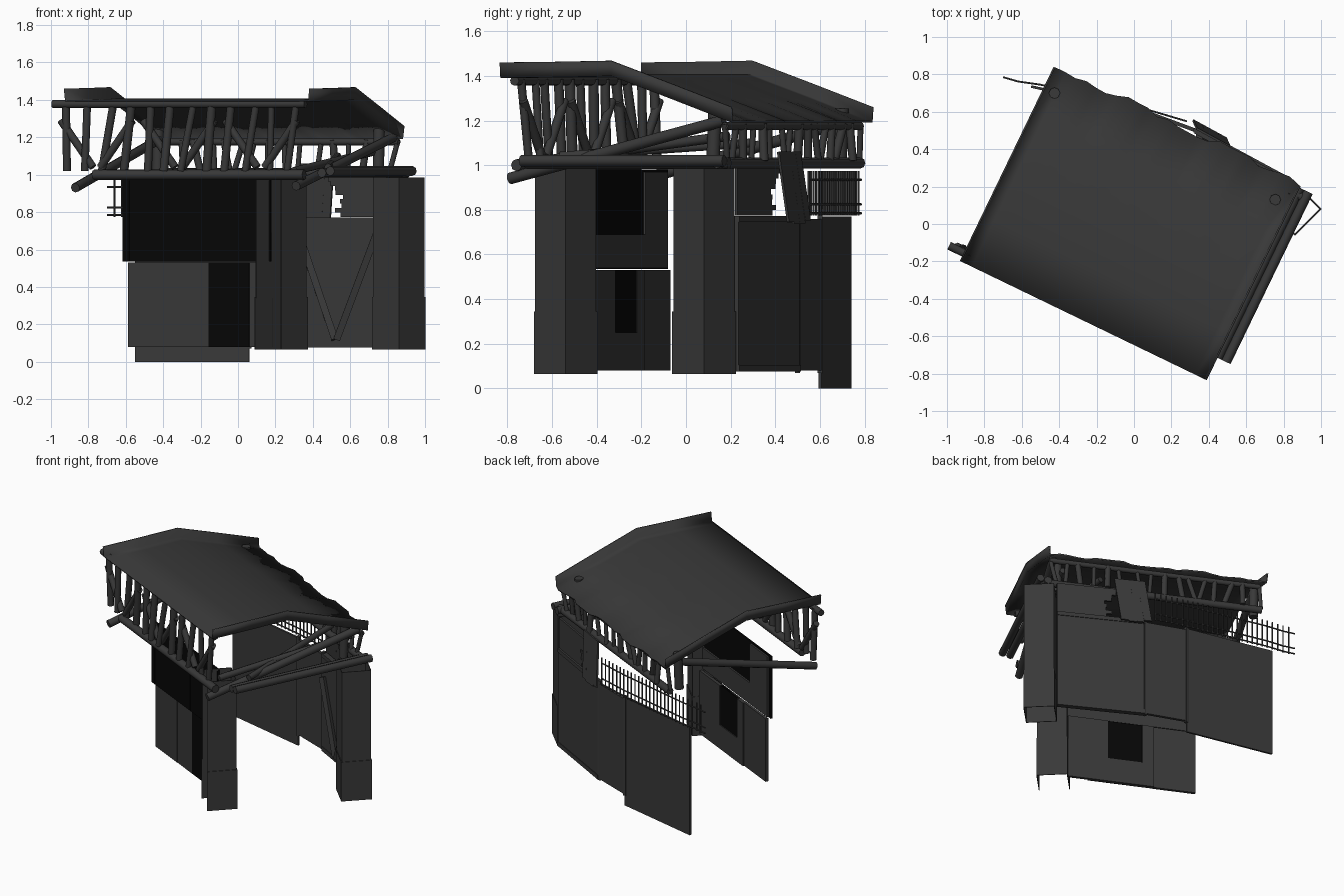
import bpy, bmesh, math, random
from mathutils import Vector

if "Cube" in bpy.data.objects:
    bpy.data.objects.remove(bpy.data.objects["Cube"])

random.seed(4)
R = random.uniform


def material(name, g):
    m = bpy.data.materials.new(name)
    m.diffuse_color = (g, g, g, 1)
    m.use_nodes = True
    m.node_tree.nodes["Principled BSDF"].inputs["Base Color"].default_value = m.diffuse_color
    return m


GREY, BLACK = material("weathered_grey", 0.04), material("soot_black", 0.002)
U, V = Vector((0.9, -0.435, 0)), Vector((0.435, 0.9, 0))


def L(u, v, z):
    """Point in the turned frame of the roof."""
    return U * u + V * v + Vector((0, 0, z))


def mesh(name, verts, faces, mat=GREY, thick=0):
    me = bpy.data.meshes.new(name)
    me.from_pydata([tuple(v) for v in verts], [], faces)
    bm = bmesh.new()
    bm.from_mesh(me)
    bmesh.ops.recalc_face_normals(bm, faces=bm.faces)
    bm.to_mesh(me)
    bm.free()
    ob = bpy.data.objects.new(name, me)
    bpy.context.collection.objects.link(ob)
    me.materials.append(mat)
    if thick:
        s = ob.modifiers.new("thickness", 'SOLIDIFY')
        s.thickness, s.offset = thick, 0
    return ob


def log(name, p, q, r, n=8, mat=GREY):
    """Round timber between two points."""
    p, q = Vector(p), Vector(q)
    d = (q - p).normalized()
    a = d.orthogonal().normalized()
    b = d.cross(a)
    ring = [a * (r * math.cos(i * math.tau / n)) + b * (r * math.sin(i * math.tau / n)) for i in range(n)]
    faces = [(i, (i + 1) % n, (i + 1) % n + n, i + n) for i in range(n)]
    faces += [tuple(range(n)), tuple(range(n, 2 * n))]
    ob = mesh(name, [p + c for c in ring] + [q + c for c in ring], faces, mat)
    if n > 4:
        for f in ob.data.polygons:
            f.use_smooth = len(f.vertices) == 4
    return ob


def panel(name, p, q, z0, z1, t=0.02, mat=GREY, t0=0.0, t1=1.0, out=0.0):
    """Upright wall piece over the fraction t0..t1 of the line p-q, moved sideways by out."""
    p, q = Vector((*p, 0)), Vector((*q, 0))
    d = q - p
    n = Vector((d.y, -d.x, 0)).normalized()
    a, b = p + d * t0 + n * out, p + d * t1 + n * out
    k = Vector((0, 0, 1))
    h = n * t / 2
    v = [c + k * z for z in (z0, z1) for c in (a - h, b - h, b + h, a + h)]
    return mesh(name, v, [(0, 1, 2, 3), (4, 5, 6, 7)] + [(i, (i + 1) % 4, (i + 1) % 4 + 4, i + 4) for i in range(4)], mat)


# Roof: nearly flat front half, sloping back half, slightly ragged back edge and upturned ends, one smooth skin
N = 24
prof = [(-0.583, 1.395), (-0.31, 1.398), (-0.03, 1.403), (0.27, 1.3), (0.57, 1.195)]
rv, rf = [], []
for i in range(-1, N + 2):
    end = i in (-1, N + 1)
    u = -0.742 + 1.445 * min(max(i, 0), N) / N
    for j, (v, z) in enumerate(prof):
        dv = R(-0.01, 0.03) if j == 4 and 0 < i < N else 0
        rv.append(L(u + (0.006 if i > N else -0.006 if i < 0 else 0), v + dv, z + 0.065 * end))
for i in range(N + 2):
    for j in range(4):
        a = i * 5 + j
        rf.append((a, a + 1, a + 6, a + 5))
roof = mesh("roof_sheet", rv, rf, GREY, 0.01)
for f in roof.data.polygons:
    f.use_smooth = True

# Log ends poking through the roof
for x, y in ((-0.43, 0.69), (0.75, 0.12)):
    log("roof_log_end", (x, y, 1.0), (x + 0.005, y + 0.01, 1.255), 0.03)

# Front truss
log("front_top_beam", L(-0.84, -0.535, 1.378), L(0.66, -0.535, 1.378), 0.022)
log("front_bottom_beam", L(-0.6, -0.53, 1.0), L(0.65, -0.53, 1.0), 0.027)
for i in range(12):
    u = -0.77 + i * 0.122
    log("front_stud", L(u + R(-.04, .01), -0.53 + R(-.02, .02), 1.02), L(u + R(0, .05), -0.53, 1.385), R(.017, .024))
    if i % 2 == 0:
        s = 1 if i % 4 == 0 else -1
        log("front_brace", L(u + 0.06 - s * .09, -0.52, 1.29), L(u + 0.06 + s * .1, -0.52, 1.04), 0.021)

# Back truss
log("back_bottom_beam", L(-0.72, 0.52, 1.01), L(0.76, 0.52, 1.01), 0.025)
log("back_top_beam", L(-0.7, 0.53, 1.175), L(0.7, 0.53, 1.175), 0.018)
for i in range(16):
    u = -0.7 + i * 0.092
    log("back_stud", L(u + R(-.05, .05), 0.53 + R(-.02, .02), 1.02), L(u + R(-.02, .02), 0.53, 1.185), R(.013, .02))

# Side beams, sloping side rafters and cross beams
for u, z in ((0.715, 1.01), (0.765, 1.02)):
    log("right_side_beam", L(u, -0.45, z), L(u, 0.56, z), 0.026)
log("right_rafter", (0.31, -0.79, 0.94), (0.83, 0.17, 1.2), 0.026)
log("left_rafter", (-0.87, -0.22, 0.93), (-0.42, 0.7, 1.19), 0.026)
log("cross_beam", L(0.55, -0.45, 1.02), L(0.6, 0.5, 1.13), 0.022)
log("cross_beam", L(0.68, -0.3, 1.04), L(0.35, 0.5, 1.1), 0.02)

# Hollow square pillars with a wider base, the front one open towards the wall
for side, x, y in (("front", 0.23, -0.54), ("back", 0.86, 0.08)):
    for part, r, z0, z1 in (("base", 0.14, 0.065, 0.345), ("shaft", 0.134, 0.34, 0.985)):
        c = [(x + r, y), (x, y + r), (x - r, y), (x, y - r)]
        v = [(*p, z) for z in (z0, z1) for p in c]
        sides = (0, 1, 3) if side == "front" else range(4)
        mesh(f"{side}_pillar_{part}", v, [(i, (i + 1) % 4, (i + 1) % 4 + 4, i + 4) for i in sides], GREY, 0.006)

# Front wall: lower panels, window and projecting dark upper storey
P, Q = (-0.58, -0.07), (0.19, -0.44)
panel("front_lower_panel", P, Q, 0.08, 0.53, t1=0.33, out=0.01)
panel("front_lower_panel", P, Q, 0.08, 0.53, t0=0.33, t1=0.42)
panel("front_lower_panel", P, Q, 0.08, 0.53, t0=0.69)
panel("front_window_sill", P, Q, 0.08, 0.25, t0=0.42, t1=0.69)
panel("front_window_shutter", P, Q, 0.25, 0.53, 0.006, BLACK, 0.42, 0.69)
panel("front_outer_panel", P, Q, 0.08, 0.53, 0.008, GREY, 0.33, 0.56, 0.014)
panel("front_outer_dark_panel", P, Q, 0.08, 0.53, 0.008, BLACK, 0.56, 0.84, 0.014)
panel("front_upper_wall", P, Q, 0.535, 0.98, 0.012, BLACK, -0.03, 1.0, 0.03)
panel("front_upper_inner_strip", P, Q, 0.54, 0.69, 0.012, GREY, 0, 1, 0.018)
panel("front_upper_inner_side", P, Q, 0.69, 0.97, 0.012, GREY, 0, 0.27, 0.018)
for t in (0, 0.55, 0.98):
    panel("front_upper_post", P, Q, 0.54, 0.97, 0.012, BLACK, t, t + 0.02, 0.034)

# Bent back wall in three pieces
B = [(0.84, 0.225), (0.33, 0.5), (0.06, 0.6), (-0.55, 0.735)]
panel("back_wall_right", B[0], B[1], 0.08, 0.77, 0.025)
panel("back_wall_middle", B[1], B[2], 0.08, 0.76, 0.02)
panel("back_wall_left", B[2], B[3], 0.0, 0.77, 0.014)
for x, y in B[1:3]:
    log("back_wall_post", (x, y, 0.07), (x, y, 0.78), 0.016, 4)
panel("back_wall_sill", B[0], B[1], 0.075, 0.105, 0.035)
panel("back_wall_rail", B[0], B[1], 0.745, 0.772, 0.035)


def inside(x, z):
    return (x - 0.012, 0.225 + (0.84 - x) * 0.539 - 0.024, z)


# V-shaped brace on the inside of the back wall
log("brace_left", inside(0.36, 0.62), inside(0.53, 0.12), 0.026, 4)
log("brace_right", inside(0.75, 0.68), inside(0.54, 0.12), 0.026, 4)

# Broken boards above the back wall and hanging planks
for i in range(9):
    z = 0.775 + i * 0.0235
    panel("broken_board", B[0], B[1], z, z + 0.024, 0.014, t1=0.52 + abs(i - 3) * 0.03 + R(-.05, .05))
for i in range(4):
    x, y = 0.49 - i * 0.044, 0.425 + i * 0.024
    d = Vector((-0.023, 0.0125, 0))
    a, b = Vector((x, y, 1.06)), Vector((x - 0.02, y + 0.045, 0.735 + R(0, .02)))
    mesh("hanging_plank", [a - d, a + d, b + d, b - d], [(0, 1, 2, 3)], GREY, 0.012)

# Railing on top of the back wall, with a bent outer end
C = [(0.28, 0.55), (0.06, 0.615), (-0.5, 0.745), (-0.62, 0.762), (-0.7, 0.785)]
for (x0, y0), (x1, y1) in zip(C, C[1:]):
    for z in (0.785, 0.825, 0.935):
        log("railing_rail", (x0, y0, z), (x1, y1, z), 0.005, 6)
    n = max(2, round(math.hypot(x1 - x0, y1 - y0) / 0.036))
    for i in range(n):
        t = i / n
        x, y = x0 + (x1 - x0) * t, y0 + (y1 - y0) * t
        log("railing_bar", (x, y, 0.775), (x, y, 0.975), 0.005, 5)
